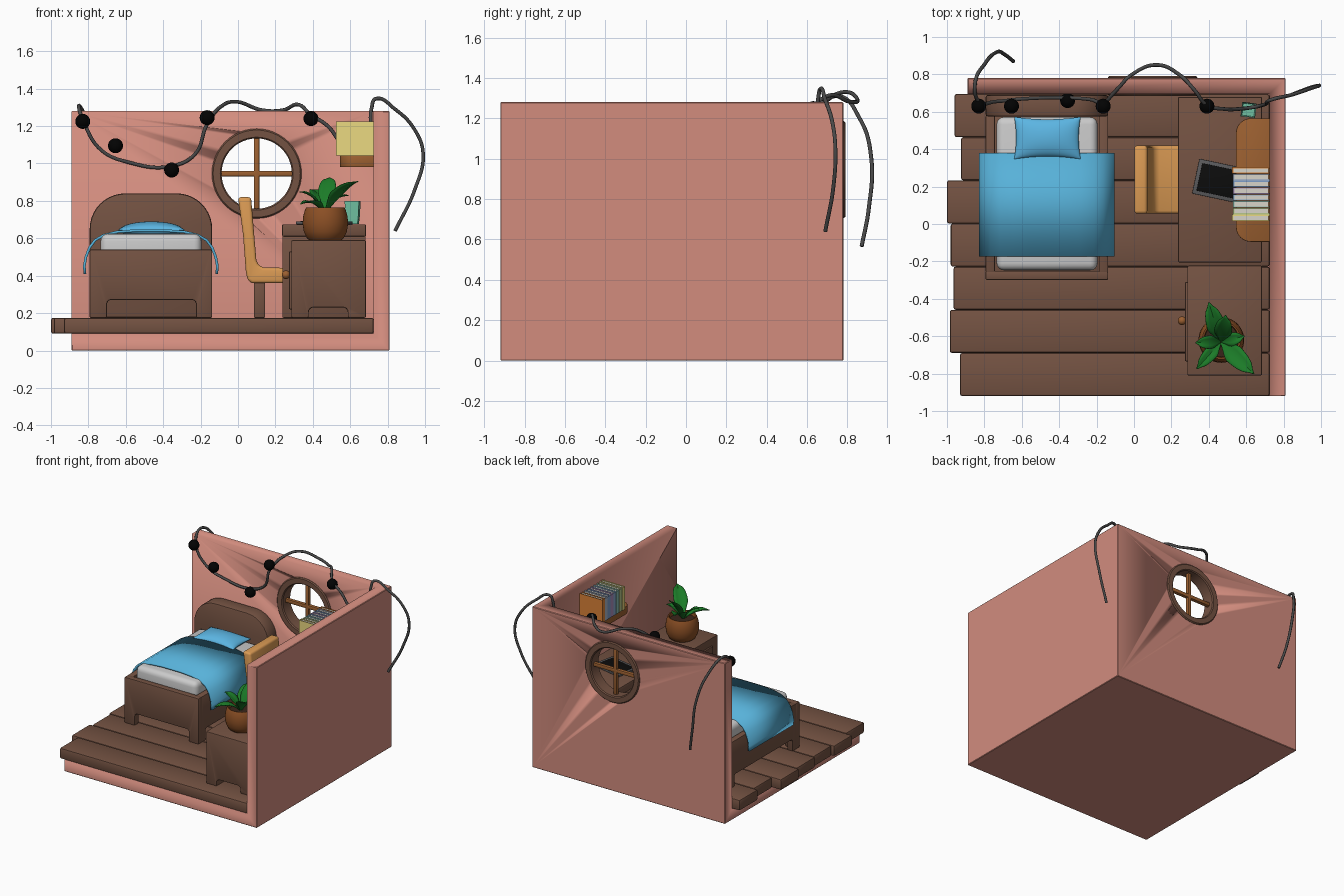
import bpy, bmesh
from math import sin, cos, pi, radians, sqrt
from mathutils import Vector, Matrix

if "Cube" in bpy.data.objects:
    bpy.data.objects.remove(bpy.data.objects["Cube"])

mats = {}


def material(hexcol):
    if hexcol not in mats:
        m = bpy.data.materials.new("colour_" + hexcol)
        rgb = [int(hexcol[i:i + 2], 16) / 255 for i in (0, 2, 4)]
        m.diffuse_color = [c ** 2.2 for c in rgb] + [1]
        m.use_nodes = True
        m.node_tree.nodes["Principled BSDF"].inputs["Base Color"].default_value = m.diffuse_color
        mats[hexcol] = m
    return mats[hexcol]


def finish(name, bm, col, bevel=0, segs=2):
    bmesh.ops.recalc_face_normals(bm, faces=bm.faces)
    if bevel:
        sharp = [e for e in bm.edges if e.calc_face_angle(0) > radians(35)]
        bmesh.ops.bevel(bm, geom=sharp, offset=bevel, segments=segs, profile=0.5,
                        affect='EDGES', clamp_overlap=True)
    me = bpy.data.meshes.new(name)
    bm.to_mesh(me)
    bm.free()
    for p in me.polygons:
        p.use_smooth = True
    me.set_sharp_from_angle(angle=radians(35))
    if col:
        me.materials.append(material(col))
    ob = bpy.data.objects.new(name, me)
    bpy.context.collection.objects.link(ob)
    return ob


def prism(name, pts, axis, lo, hi, col, bevel=0, segs=2):
    """Extrude a 2D outline along an axis."""
    place = {'x': lambda a, b, h: (h, a, b), 'y': lambda a, b, h: (a, h, b),
             'z': lambda a, b, h: (a, b, h)}[axis]
    bm = bmesh.new()
    rings = [[bm.verts.new(place(a, b, h)) for a, b in pts] for h in (lo, hi)]
    for r in rings:
        bm.faces.new(r)
    n = len(pts)
    for i in range(n):
        j = (i + 1) % n
        bm.faces.new((rings[0][i], rings[0][j], rings[1][j], rings[1][i]))
    return finish(name, bm, col, bevel, segs)


def box(name, x0, x1, y0, y1, z0, z1, col, bevel=0.006, segs=2):
    return prism(name, [(x0, y0), (x1, y0), (x1, y1), (x0, y1)], 'z', z0, z1, col, bevel, segs)


def lathe(name, prof, centre, col, axis='z', closed=False, steps=48):
    bm = bmesh.new()
    vs = [bm.verts.new((r, 0, h)) for r, h in prof]
    es = [bm.edges.new(p) for p in zip(vs, vs[1:] + (vs[:1] if closed else []))]
    bmesh.ops.spin(bm, geom=vs + es, axis=(0, 0, 1), cent=(0, 0, 0), angle=2 * pi, steps=steps)
    bmesh.ops.remove_doubles(bm, verts=bm.verts, dist=1e-4)
    if axis == 'y':
        bmesh.ops.rotate(bm, verts=bm.verts, cent=(0, 0, 0), matrix=Matrix.Rotation(-pi / 2, 3, 'X'))
    bmesh.ops.translate(bm, verts=bm.verts, vec=centre)
    return finish(name, bm, col)


def ball(name, c, r, col):
    bm = bmesh.new()
    bmesh.ops.create_uvsphere(bm, u_segments=24, v_segments=14, radius=r, matrix=Matrix.Translation(c))
    return finish(name, bm, col)


def arc(cx, cy, r, a0, a1, n=10):
    return [(cx + r * cos(radians(a0 + (a1 - a0) * i / n)),
             cy + r * sin(radians(a0 + (a1 - a0) * i / n))) for i in range(n + 1)]


def arch(x0, x1, z0, z1, a, b, zc, r=0.02):
    """Panel outline with a round-cornered notch between its two feet."""
    return ([(x0, z0), (a, z0)] + arc(a + r, zc - r, r, 180, 90, 4) +
            arc(b - r, zc - r, r, 90, 0, 4) + [(b, z0), (x1, z0), (x1, z1), (x0, z1)])


WALL, WOOD, OAK, GREY = "D18B7D", "735344", "9A6034", "C4C4C4"

# Room shell: block with the interior and window cut away
shell = box("room_walls", -0.89, 0.81, -0.92, 0.78, 0, 1.28, WALL, 0.004, 1)
cutters = [box("interior_cutter", -2, 0.725, -2, 0.695, 0.09, 2, None, 0),
           prism("window_cutter", arc(0.1, 0.946, 0.215, 0, 352.5, 47), 'y', 0.5, 1, None)]
bpy.context.view_layer.objects.active = shell
for c in cutters:
    c.hide_render = True
    m = shell.modifiers.new("cut", 'BOOLEAN')
    m.operation, m.solver, m.object = 'DIFFERENCE', 'EXACT', c
    bpy.ops.object.modifier_apply(modifier=m.name)
    bpy.data.objects.remove(c)

# Floor planks with uneven ends
for i, x in enumerate([-0.96, -0.925, -1.0, -0.98, -0.965, -0.985, -0.93]):
    y = 0.695 - i * 0.2307
    box(f"floor_plank_{i+1}", x, 0.725, y - 0.2307, y, 0.09, 0.175, WOOD, 0.012)

# Round window
lathe("window_frame", [(0.188, -0.045), (0.195, -0.053), (0.233, -0.053), (0.24, -0.045),
                       (0.24, 0.045), (0.233, 0.053), (0.195, 0.053), (0.188, 0.045)],
      (0.1, 0.737, 0.946), WOOD, 'y', True)
box("window_bar_vertical", 0.085, 0.115, 0.722, 0.752, 0.75, 1.14, OAK)
box("window_bar_horizontal", -0.095, 0.295, 0.722, 0.752, 0.931, 0.961, OAK)

# Bed frame
prism("bed_footboard", arch(-0.793, -0.138, 0.175, 0.54, -0.70, -0.225, 0.27), 'y', -0.30, -0.25, WOOD, 0.008)
head = [(-0.793, 0.175), (-0.138, 0.175)] + arc(-0.328, 0.65, 0.19, 0, 90) + arc(-0.603, 0.65, 0.19, 90, 180)
prism("bed_headboard", head, 'y', 0.575, 0.69, WOOD, 0.012)
for s, x in (("left", -0.793), ("right", -0.188)):
    prism("bed_side_" + s, arch(-0.26, 0.58, 0.175, 0.54, -0.21, 0.52, 0.27), 'x', x, x + 0.05, WOOD, 0.006)
box("bed_base", -0.75, -0.18, -0.26, 0.58, 0.28, 0.46, WOOD)
box("mattress", -0.735, -0.195, -0.248, 0.572, 0.45, 0.625, GREY, 0.04, 4)

# Blanket draped over both sides
half = [(0.352, 0.41), (0.356, 0.45), (0.347, 0.50), (0.328, 0.55), (0.298, 0.59),
        (0.25, 0.617), (0.18, 0.634), (0.08, 0.641)]
outline = [(-0.466 + x, z) for x, z in half] + [(-0.466 - x, z) for x, z in reversed(half)]
bm = bmesh.new()
rows = [[bm.verts.new((x, y, z)) for x, z in outline] for y in (-0.175, 0.38)]
for i in range(len(outline) - 1):
    bm.faces.new((rows[0][i], rows[0][i + 1], rows[1][i + 1], rows[1][i]))
m = finish("blanket", bm, "58B0D8").modifiers.new("thickness", 'SOLIDIFY')
m.thickness, m.offset = 0.014, 0

# Pillow with pinched corners
bm = bmesh.new()
for side in (1, -1):
    g = bmesh.ops.create_grid(bm, x_segments=18, y_segments=18, size=1)
    for v in g["verts"]:
        u, w = sin(v.co.x * pi / 2), sin(v.co.y * pi / 2)
        puff = sqrt(max(0, (1 - u * u) * (1 - w * w)))
        v.co = (-0.463 + 0.178 * u * (1 - 0.06 * (1 - w * w)),
                0.46 + 0.113 * w * (1 - 0.12 * (1 - u * u)), 0.645 + side * 0.045 * puff)
bmesh.ops.remove_doubles(bm, verts=bm.verts, dist=1e-4)
finish("pillow", bm, "5CB4E2")

# Desk
box("desk_top", 0.235, 0.685, -0.205, 0.68, 0.61, 0.675, WOOD, 0.008)
for s, y in (("front", -0.20), ("back", 0.615)):
    box(f"desk_end_{s}", 0.237, 0.683, y, y + 0.06, 0.175, 0.615, WOOD)
box("desk_rear_panel", 0.64, 0.68, -0.15, 0.63, 0.30, 0.615, WOOD)

# Chair: bent seat and back, four legs
seat = [(0.0, 0.82), (0.07, 0.82), (0.083, 0.66), (0.098, 0.485), (0.108, 0.458), (0.135, 0.444),
        (0.38, 0.44), (0.38, 0.36), (0.075, 0.36), (0.052, 0.375), (0.042, 0.42), (0.027, 0.62)]
prism("chair_seat_and_back", seat, 'y', 0.055, 0.42, "DB9A55", 0.016, 3)
for i, (x, y) in enumerate([(0.085, 0.08), (0.085, 0.335), (0.30, 0.08), (0.30, 0.335)]):
    box(f"chair_leg_{i+1}", x, x + 0.06, y, y + 0.06, 0.175, 0.37, WOOD)

# Tablet on the desk
for name, hx, hy, z0, z1, col in (("tablet_body", 0.135, 0.095, 0.675, 0.69, "5A5A5C"),
                                  ("tablet_screen", 0.115, 0.075, 0.688, 0.692, "141414")):
    t = box(name, -hx, hx, -hy, hy, z0, z1, col, 0.002)
    t.location, t.rotation_euler.z = (0.462, 0.228, 0), radians(-12)

# Square tapered cup
bm = bmesh.new()
bmesh.ops.create_cone(bm, cap_ends=True, segments=4, radius1=0.043, radius2=0.055, depth=0.125,
                      matrix=Matrix.Rotation(pi / 4, 4, 'Z'))
top = max(bm.faces, key=lambda f: f.calc_center_median().z)
bmesh.ops.inset_individual(bm, faces=[top], thickness=0.008)
bmesh.ops.translate(bm, verts=top.verts, vec=(0, 0, -0.1))
cup = finish("cup", bm, "6FBFA0")
cup.location, cup.rotation_euler.z = (0.613, 0.61, 0.738), radians(-7)

# Nightstand with drawer
prism("nightstand_body", arch(0.285, 0.685, 0.175, 0.59, 0.378, 0.587, 0.23, 0.025), 'y', -0.81, -0.222, WOOD, 0.008)
box("nightstand_drawer", 0.272, 0.30, -0.735, -0.31, 0.22, 0.53, WOOD, 0.008)
ball("drawer_knob", (0.257, -0.517, 0.405), 0.023, OAK)

# Wall shelf and books
prism("shelf", [(0.725, -0.095), (0.725, 0.565)] + arc(0.625, 0.485, 0.08, 90, 180) +
      arc(0.625, -0.015, 0.08, 180, 270), 'z', 0.98, 1.043, OAK, 0.004)
books = ["D8803A", "A9B4C6", "7C9CC8", "A58BB8", "86A8CC", "8CBFB4", "B6C68A", "EBD980"]
for i, col in enumerate(books):
    d = 0.0363
    y = 0.305 - (i + 1) * d
    x0, z1 = (0.525, 1.225) if i in (0, 7) else (0.528, 1.222)
    cover = [(x0, y + 0.001), (0.725, y + 0.001), (0.725, y + 0.007), (x0 + 0.008, y + 0.007),
             (x0 + 0.008, y + d - 0.007), (0.725, y + d - 0.007), (0.725, y + d - 0.001), (x0, y + d - 0.001)]
    prism(f"book_cover_{i+1}", cover, 'z', 1.043, z1, col)
    box(f"book_pages_{i+1}", x0 + 0.006, 0.72, y + 0.006, y + d - 0.006, 1.047, z1 - 0.006, "D8D4C8", 0)

# Potted plant
lathe("plant_pot", [(0, 0.59), (0.085, 0.59), (0.098, 0.6), (0.115, 0.635), (0.122, 0.68), (0.118, 0.72),
                    (0.108, 0.755), (0.102, 0.765), (0.094, 0.763), (0.09, 0.75), (0.09, 0.72), (0, 0.72)],
      (0.467, -0.62, 0), "8A5029")
lathe("soil", [(0, 0.742), (0.0915, 0.738)], (0.467, -0.62, 0), "3C2A20")
leaves = [((0.40, -0.42, 0.86), 0.05), ((0.49, -0.49, 0.925), 0.048), ((0.33, -0.635, 0.85), 0.036),
          ((0.335, -0.775, 0.785), 0.036), ((0.64, -0.80, 0.905), 0.052), ((0.59, -0.60, 0.83), 0.036)]
for k, (tip, wid) in enumerate(leaves):
    base, tip = Vector((0.465, -0.63, 0.735)), Vector(tip)
    mid = base.lerp(tip, 0.4) + Vector((0, 0, 0.06))
    out = (tip - base) * Vector((1, 1, 0))
    side = Vector((-out.y, out.x, 0)).normalized()
    bm = bmesh.new()
    rows = []
    for i in range(13):
        t = i / 12
        c = base * (1 - t) ** 2 + mid * 2 * t * (1 - t) + tip * t * t
        w = max(0.002, wid * min(1, 0.15 + t * 0.3 + sin(pi * t ** 1.4)) * (1 - t ** 5))
        rows.append([bm.verts.new(c + side * w * s + Vector((0, 0, abs(s) * w * 0.35)))
                     for s in (-1, -0.5, 0, 0.5, 1)])
    for a, b in zip(rows, rows[1:]):
        for j in range(4):
            bm.faces.new((a[j], a[j + 1], b[j + 1], b[j]))
    finish(f"leaf_{k+1}", bm, "217A2C").modifiers.new("thickness", 'SOLIDIFY').thickness = 0.004

# String light cord draped over the walls
path = [(-.645, .87, .565), (-.69, .905, .75), (-.735, .918, 1.0), (-.795, .86, 1.2), (-.85, .75, 1.31),
        (-.83, .655, 1.235), (-.735, .655, 1.075), (-.58, .67, 1.005), (-.36, .675, .985), (-.23, .665, 1.05),
        (-.165, .645, 1.21), (-.09, .72, 1.305), (-.01, .80, 1.33), (.13, .85, 1.285), (.24, .80, 1.285),
        (.32, .72, 1.315), (.39, .635, 1.26), (.48, .615, 1.2), (.56, .615, 1.1), (.64, .625, 1.05),
        (.70, .64, 1.14), (.715, .655, 1.30), (.735, .665, 1.345), (.84, .69, 1.29), (.945, .725, 1.18),
        (.99, .74, 1.05), (.945, .73, .86), (.84, .69, .64)]
cu = bpy.data.curves.new("light_cord", 'CURVE')
cu.dimensions, cu.bevel_depth, cu.bevel_resolution, cu.use_fill_caps = '3D', 0.01, 2, True
sp = cu.splines.new('BEZIER')
sp.bezier_points.add(len(path) - 1)
for bp, p in zip(sp.bezier_points, path):
    bp.co = p
    bp.handle_left_type = bp.handle_right_type = 'AUTO'
cu.materials.append(material("4A4A4A"))
cord = bpy.data.objects.new("light_cord", cu)
bpy.context.collection.objects.link(cord)
bpy.context.view_layer.objects.active = cord
cord.select_set(True)
bpy.ops.object.convert(target='MESH')

# Bulbs
for i, c in enumerate([(-.83, .63, 1.225), (-.655, .63, 1.095), (-.355, .66, .965),
                       (-.165, .63, 1.245), (.39, .63, 1.24)]):
    ball(f"bulb_{i+1}", c, 0.04, "0A0A0A")
